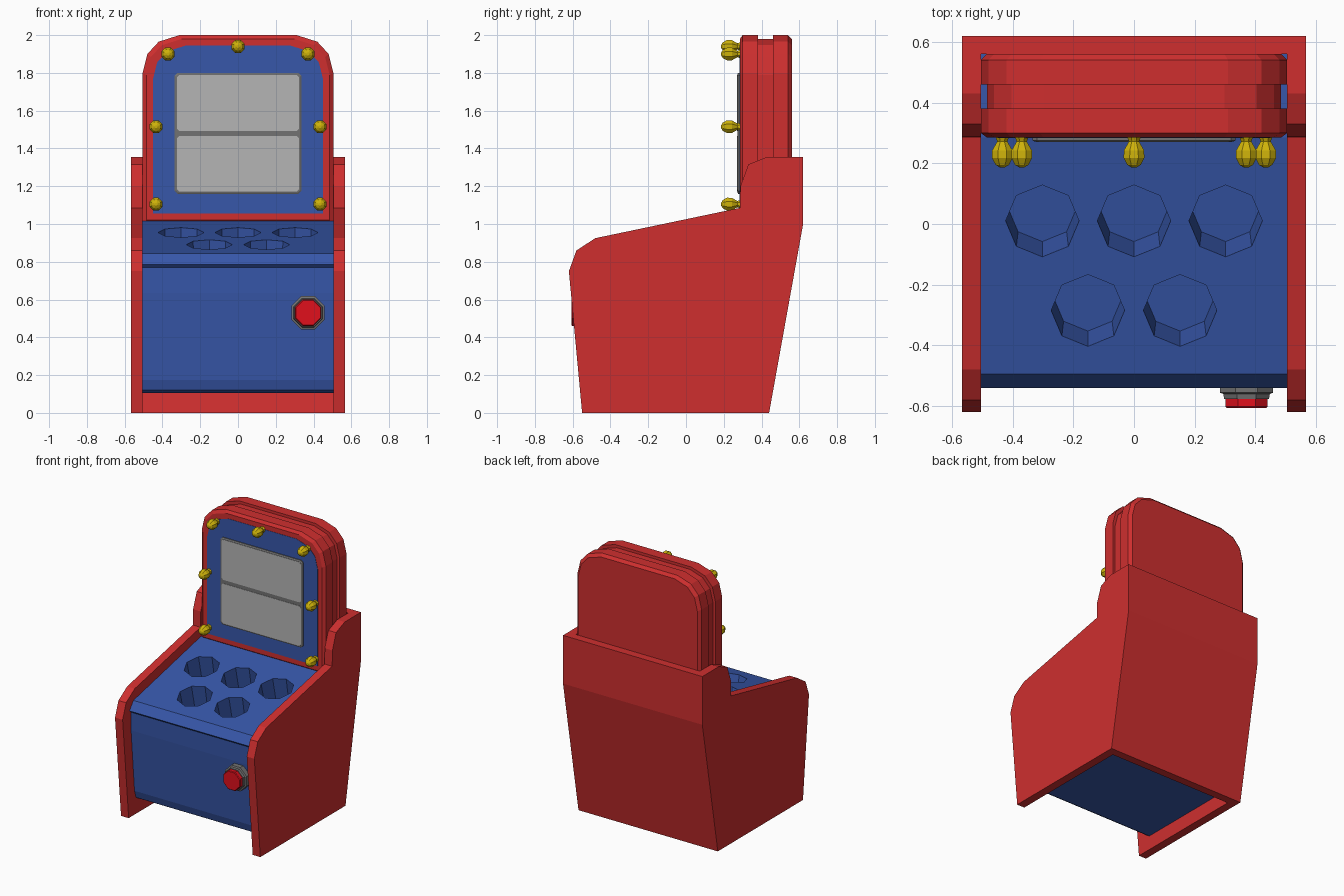
import bpy, bmesh, math
from mathutils import Vector, Matrix

if "Cube" in bpy.data.objects:
    bpy.data.objects.remove(bpy.data.objects["Cube"])


def material(name, rgb):
    m = bpy.data.materials.new(name)
    m.diffuse_color = (*rgb, 1)
    m.use_nodes = True
    m.node_tree.nodes["Principled BSDF"].inputs["Base Color"].default_value = m.diffuse_color
    return m


RED = material("red_paint", (0.62, 0.028, 0.028))
BLUE = material("blue_paint", (0.038, 0.095, 0.40))
YELLOW = material("yellow_bulb", (0.62, 0.45, 0.003))
BUTTON = material("button_red", (0.75, 0.005, 0.012))
DARK = material("dark_grey", (0.17, 0.17, 0.17))
LIGHT = material("light_grey", (0.46, 0.46, 0.46))


def loft(name, loops, mat):
    """Skin matching loops of points and cap both ends."""
    bm = bmesh.new()
    rings = [[bm.verts.new(p) for p in loop] for loop in loops]
    n = len(rings[0])
    for a, b in zip(rings, rings[1:]):
        for i in range(n):
            j = (i + 1) % n
            bm.faces.new((a[i], a[j], b[j], b[i]))
    bm.faces.new(rings[0])
    bm.faces.new(rings[-1])
    bmesh.ops.recalc_face_normals(bm, faces=bm.faces)
    mesh = bpy.data.meshes.new(name)
    bm.to_mesh(mesh)
    bm.free()
    ob = bpy.data.objects.new(name, mesh)
    bpy.context.collection.objects.link(ob)
    mesh.materials.append(mat)
    return ob


def side_prism(name, pts, x0, x1, mat):
    return loft(name, [[(x, y, z) for y, z in pts] for x in (x0, x1)], mat)


def lathe(name, x, z, profile, mat, sides=8, turn=0.5):
    """Turned part along y; profile holds (y, radius)."""
    ang = [(i + turn) * math.tau / sides for i in range(sides)]
    return loft(name, [[(x + r * math.cos(a), y, z + r * math.sin(a)) for a in ang]
                       for y, r in profile], mat)


def chamfered_rect(x, z0, z1, c, y):
    return [(-x + c, y, z0), (x - c, y, z0), (x, y, z0 + c), (x, y, z1 - c),
            (x - c, y, z1), (-x + c, y, z1), (-x, y, z1 - c), (-x, y, z0 + c)]


# Side panels
side = [(-0.55, 0), (0.44, 0), (0.62, 1.0), (0.62, 1.355), (0.43, 1.355),
        (0.33, 1.315), (0.288, 1.2), (0.285, 1.085), (-0.48, 0.925),
        (-0.58, 0.86), (-0.62, 0.75)]
for label, s in (("left", -1), ("right", 1)):
    side_prism(label + "_side_panel", side, s * 0.505, s * 0.567, RED)

# Back panel
side_prism("back_panel", [(0.38, 0), (0.44, 0), (0.62, 1.0), (0.62, 1.355),
                          (0.56, 1.355), (0.56, 1.0)], -0.505, 0.505, RED)

# Cabinet body with sloped play deck
body = side_prism("cabinet_body", [
    (0.40, 0.105), (0.56, 1.0), (0.56, 1.015), (0.285, 1.015), (-0.495, 0.845),
    (-0.54, 0.785), (-0.525, 0.77), (-0.522, 0.635), (-0.482, 0.175),
    (-0.465, 0.12), (-0.44, 0.105)], -0.505, 0.505, BLUE)

# Octagonal holes sunk square to the deck
slope = (1.015 - 0.845) / 0.78
tilt = Matrix.Rotation(math.atan(slope), 4, 'X')
for k, (hx, hy) in enumerate([(-0.302, 0.01), (0, 0.01), (0.302, 0.01),
                              (-0.152, -0.285), (0.152, -0.285)]):
    centre = Vector((hx, hy, 0.845 + slope * (hy + 0.495)))
    rings = [[centre + tilt @ Vector((r * math.cos(i * math.tau / 8),
                                      r * math.sin(i * math.tau / 8), h))
              for i in range(8)] for h, r in ((-0.2, 0.113), (0.05, 0.123))]
    cutter = loft("hole_cutter", rings, BLUE)
    cutter.hide_render = True
    mod = body.modifiers.new("hole_%d" % k, 'BOOLEAN')
    mod.operation, mod.solver, mod.object = 'DIFFERENCE', 'EXACT', cutter
    bpy.context.view_layer.objects.active = body
    bpy.ops.object.modifier_apply(modifier=mod.name)
    bpy.data.objects.remove(cutter)

# Upright display housing with a groove round its middle
half = [(0.505, 1.0), (0.505, 1.8), (0.48, 1.9), (0.42, 1.965), (0.31, 2.0)]
outline = half + [(-x, z) for x, z in reversed(half)]


def housing_loop(y, d):
    return [(x * (1 - d / 0.505), y, 1.5 + (z - 1.5) * (1 - d / 0.5)) for x, z in outline]


loft("display_housing", [housing_loop(y, d) for y, d in (
    (0.285, 0.02), (0.30, 0), (0.38, 0), (0.38, 0.02), (0.46, 0.02),
    (0.46, 0), (0.54, 0), (0.56, 0.02))], RED)
loft("display_face", [housing_loop(0.29, 0.055), housing_loop(0.283, 0.055)], BLUE)

# Screen frame and two screens
loft("screen_frame", [chamfered_rect(0.335, 1.16, 1.80, 0.015, 0.286),
                      chamfered_rect(0.335, 1.16, 1.80, 0.015, 0.276),
                      chamfered_rect(0.328, 1.167, 1.793, 0.012, 0.272)], DARK)
for label, z0, z1 in (("lower", 1.172, 1.465), ("upper", 1.492, 1.788)):
    loft(label + "_screen", [chamfered_rect(0.323, z0, z1, 0.012, y)
                             for y in (0.275, 0.270)], LIGHT)

# Bulbs around the display
bulb = [(0.286, 0.024), (0.272, 0.018), (0.243, 0.036), (0.218, 0.037),
        (0.195, 0.024), (0.186, 0.008)]
spots = [(0, 1.94)] + [(s * x, z) for x, z in ((0.37, 1.90), (0.434, 1.515), (0.434, 1.105))
                       for s in (-1, 1)]
for k, (x, z) in enumerate(spots):
    lathe("bulb_%d" % (k + 1), x, z, bulb, YELLOW)

# Start button and its bezel
lathe("button_bezel", 0.371, 0.53, [(-0.49, 0.095), (-0.556, 0.095), (-0.56, 0.083),
                                    (-0.576, 0.08)], DARK)
lathe("button_cap", 0.371, 0.53, [(-0.57, 0.075), (-0.602, 0.075), (-0.607, 0.07)], BUTTON)
